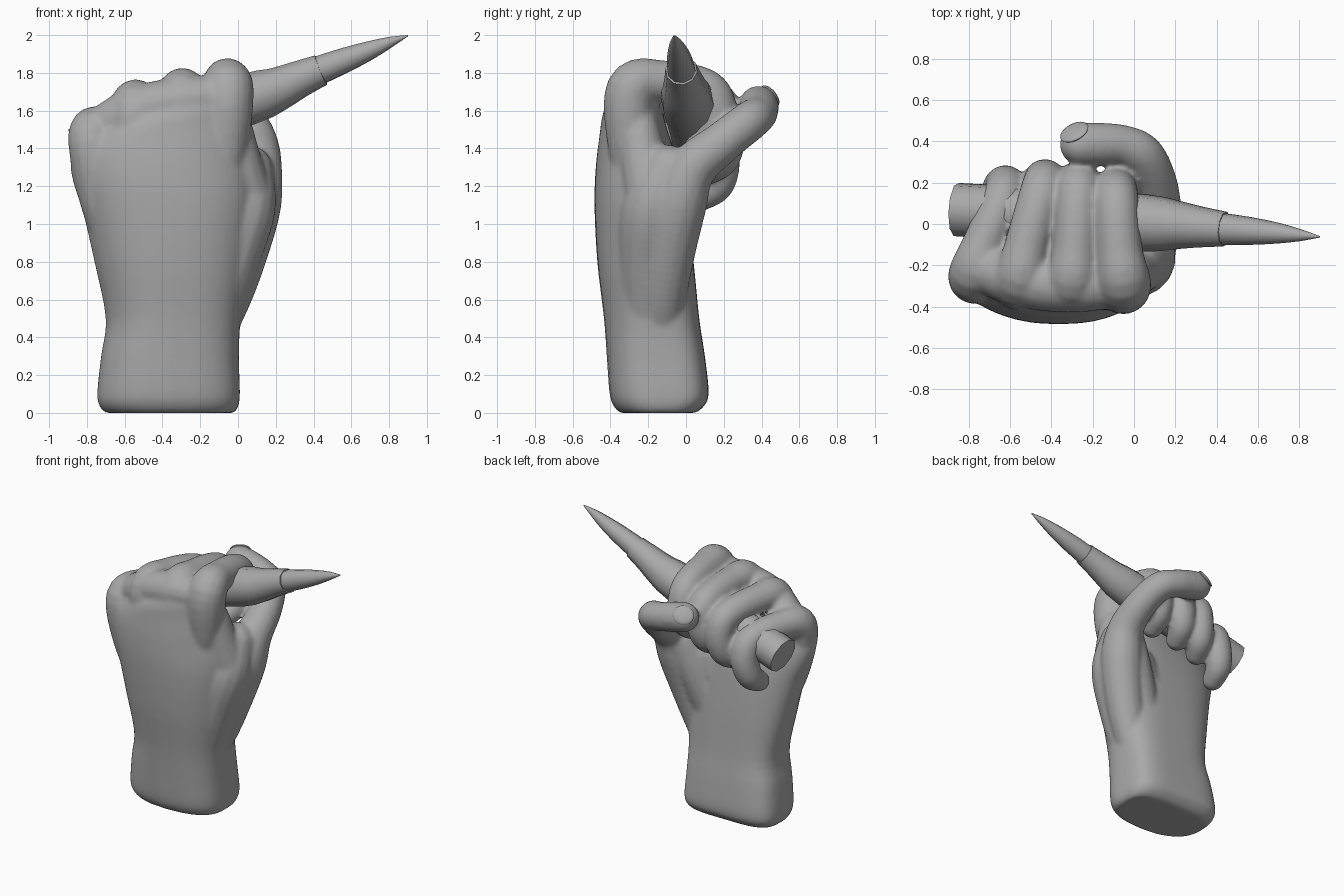
import bpy, bmesh, math
from mathutils import Vector

if "Cube" in bpy.data.objects:
    bpy.data.objects.remove(bpy.data.objects["Cube"])

grey = bpy.data.materials.new("dark_grey")
grey.diffuse_color = (0.4, 0.4, 0.4, 1)
grey.use_nodes = True
grey.node_tree.nodes["Principled BSDF"].inputs["Base Color"].default_value = grey.diffuse_color


def bridge(bm, rings):
    """Skin a list of point rings into a closed solid."""
    vs = [[bm.verts.new(p) for p in ring] for ring in rings]
    n = len(vs[0])
    faces = [bm.faces.new((a[i], a[(i + 1) % n], b[(i + 1) % n], b[i]))
             for a, b in zip(vs, vs[1:]) for i in range(n)]
    faces += [bm.faces.new(vs[0][::-1]), bm.faces.new(vs[-1])]
    bmesh.ops.recalc_face_normals(bm, faces=faces)


def spline(pts, steps):
    """Smooth path through points of any dimension."""
    P = [Vector(p) for p in pts]
    path = []
    for i in range(len(P) - 1):
        a, b, c, d = P[max(i - 1, 0)], P[i], P[i + 1], P[min(i + 2, len(P) - 1)]
        for s in range(steps):
            t = s / steps
            path.append(0.5 * (2 * b + (c - a) * t + (2 * a - 5 * b + 4 * c - d) * t * t
                               + (3 * b - a - 3 * c + d) * t ** 3))
    return path + [P[-1]]


def tube(bm, pts, sides=16, steps=6, cap=False):
    """Sweep a circle of varying radius along points (x, y, z, r)."""
    path = spline(pts, steps)
    if cap:
        end, r = path[-1], path[-1][3]
        d = (end - path[-2]).to_3d().normalized()
        for ang in (25, 50, 70, 85):
            w = math.radians(ang)
            path.append(Vector((*(end.to_3d() + d * r * math.sin(w)), r * math.cos(w))))
    rings, u, prev = [], None, None
    for i, p in enumerate(path):
        t = (path[min(i + 1, len(path) - 1)] - path[max(i - 1, 0)]).to_3d().normalized()
        if u is None:
            u = t.orthogonal().normalized()
        else:
            u = prev.rotation_difference(t) @ u
        prev, v = t, t.cross(u)
        rings.append([p.to_3d() + p[3] * (u * math.cos(k) + v * math.sin(k))
                      for k in (2 * math.pi * (j + 0.5) / sides for j in range(sides))])
    bridge(bm, rings)


def finish(bm, name):
    me = bpy.data.meshes.new(name)
    bm.to_mesh(me)
    bm.free()
    me.materials.append(grey)
    ob = bpy.data.objects.new(name, me)
    bpy.context.collection.objects.link(ob)
    bpy.ops.object.select_all(action='DESELECT')
    ob.select_set(True)
    bpy.context.view_layer.objects.active = ob
    bpy.ops.object.shade_smooth_by_angle(angle=math.radians(50))
    return ob


hand = bmesh.new()

# wrist and palm: z, x0, x1, y0, y1, tilt, corner squareness
palm = [(0, -.70, -.02, -.35, .05, 0, 4), (.03, -.73, 0, -.38, .09, 0, 4),
        (.1, -.745, .01, -.405, .12, 0, 4), (.3, -.725, .005, -.42, .10, 0, 3.8),
        (.5, -.70, .015, -.435, .07, 0, 3.4), (.8, -.76, .06, -.47, .04, 0, 3),
        (1.1, -.825, .09, -.485, 0, .05, 2.8), (1.3, -.875, .07, -.478, -.04, .15, 2.6),
        (1.45, -.885, .05, -.46, -.09, .22, 2.6), (1.57, -.83, .04, -.44, -.13, .3, 2.6),
        (1.66, -.78, -.02, -.38, -.19, .3, 2.6)]
rings = []
for z, x0, x1, y0, y1, k, n in spline(palm, 4):
    ring = []
    for j in range(48):
        c, s = math.cos(j * math.pi / 24), math.sin(j * math.pi / 24)
        dx = (x1 - x0) / 2 * math.copysign(abs(c) ** (2 / n), c)
        dy = (y1 - y0) / 2 * math.copysign(abs(s) ** (2 / n), s)
        if s < 0:    # the back of the hand is arched
            u = dx / (x1 - x0) * 2
            dy += u * u * min(-dy, .1) * (.85 if u < 0 else .6)
        ring.append(((x0 + x1) / 2 + dx, (y0 + y1) / 2 + dy, z + k * dx))
    rings.append(ring)
bridge(hand, rings)

# knuckle row
tube(hand, [(-.77, -.19, 1.46, .12), (-.56, -.27, 1.59, .13), (-.3, -.30, 1.65, .13),
            (-.06, -.28, 1.67, .12)], cap=True)

# index, middle, ring and little finger: x along the path, then shared curl (y, z, radius)
fingers = [
    ((-.12, -.07, -.05, -.07, -.085, -.09, -.10, -.12), 0, .0, 0, 1),
    ((-.30, -.30, -.30, -.285, -.27, -.265, -.29, -.32), .035, 0, -.05, .98),
    ((-.50, -.54, -.55, -.52, -.45, -.43, -.45, -.49), .045, .01, -.11, .97),
    ((-.64, -.73, -.775, -.72, -.635, -.62, -.645, -.665), .02, .04, -.25, .93)]
curl = [(-.25, 1.05, .08), (-.29, 1.38, .12), (-.29, 1.71, .135), (-.12, 1.755, .112),
        (.10, 1.715, .109), (.165, 1.60, .107), (.145, 1.46, .1), (.06, 1.39, .082)]
for xs, dfront, dback, dz, f in fingers:
    tube(hand, [(x, y + (dfront if y > 0 else dback), z + dz + (1 - f) * .05, r * f)
                for x, (y, z, r) in zip(xs, curl)], cap=True)

# thumb
tube(hand, [(-.14, -.14, .4, .11), (-.05, -.12, .62, .125), (.02, -.09, .85, .14),
            (.08, -.04, 1.1, .15), (.105, .03, 1.29, .13), (.10, .19, 1.43, .112),
            (.04, .33, 1.54, .107), (-.06, .38, 1.58, .101), (-.17, .385, 1.61, .106),
            (-.255, .385, 1.63, .105)], cap=True)

# flesh joining thumb to palm and to the index knuckle
tube(hand, [(-.14, -.2, .45, .13), (-.05, -.2, .8, .16), (.025, -.17, 1.08, .175),
            (.05, -.1, 1.28, .14)], cap=True)
tube(hand, [(-.22, -.14, .5, .13), (-.13, -.1, .8, .14), (-.03, -.065, 1.05, .15),
            (.03, -.02, 1.22, .125)], cap=True)
tube(hand, [(-.3, -.16, .6, .13), (-.22, -.14, .9, .15), (-.12, -.12, 1.15, .14)], cap=True)
tube(hand, [(.03, -.17, 1.15, .16), (-.0, -.22, 1.32, .13), (-.03, -.25, 1.5, .11)], cap=True)

# fuse the hand into one smooth skin
hand = finish(hand, "fist")
rm = hand.modifiers.new("fuse", 'REMESH')
rm.mode, rm.voxel_size, rm.use_smooth_shade = 'VOXEL', 0.014, True
sm = hand.modifiers.new("relax", 'SMOOTH')
sm.factor, sm.iterations = 0.5, 10

# thumb nail
nail = bmesh.new()
bmesh.ops.create_uvsphere(nail, u_segments=20, v_segments=10, radius=1)
normal = Vector((-.4, .7, .55)).normalized()
rot = normal.to_track_quat('Z', 'Y')
long_axis = Vector((-1, 0, .1)) - normal * Vector((-1, 0, .1)).dot(normal)
turn = rot.inverted() @ long_axis
spin = math.atan2(turn.y, turn.x)
for v in nail.verts:
    x, y, z = v.co.x * .075, v.co.y * .068, v.co.z * .018
    q = Vector((x * math.cos(spin) - y * math.sin(spin), x * math.sin(spin) + y * math.cos(spin), z))
    v.co = rot @ q + Vector((-.255, .385, 1.63)) + normal * .083
finish(nail, "thumb_nail")

# gripped handle
handle = bmesh.new()
tube(handle, [(-.86, .07, 1.38, .13), (-.4, .04, 1.52, .135), (.05, .005, 1.66, .14),
              (.2, -.005, 1.71, .12), (.32, -.015, 1.765, .10), (.44, -.025, 1.815, .085)],
     sides=10, steps=2)
finish(handle, "handle")

# pointed spike
spike = bmesh.new()
tube(spike, [(.42, -.024, 1.81, .078), (.56, -.034, 1.865, .068), (.7, -.045, 1.92, .05),
             (.81, -.055, 1.965, .028), (.9, -.062, 1.997, .003)], sides=10, steps=2)
finish(spike, "spike")
